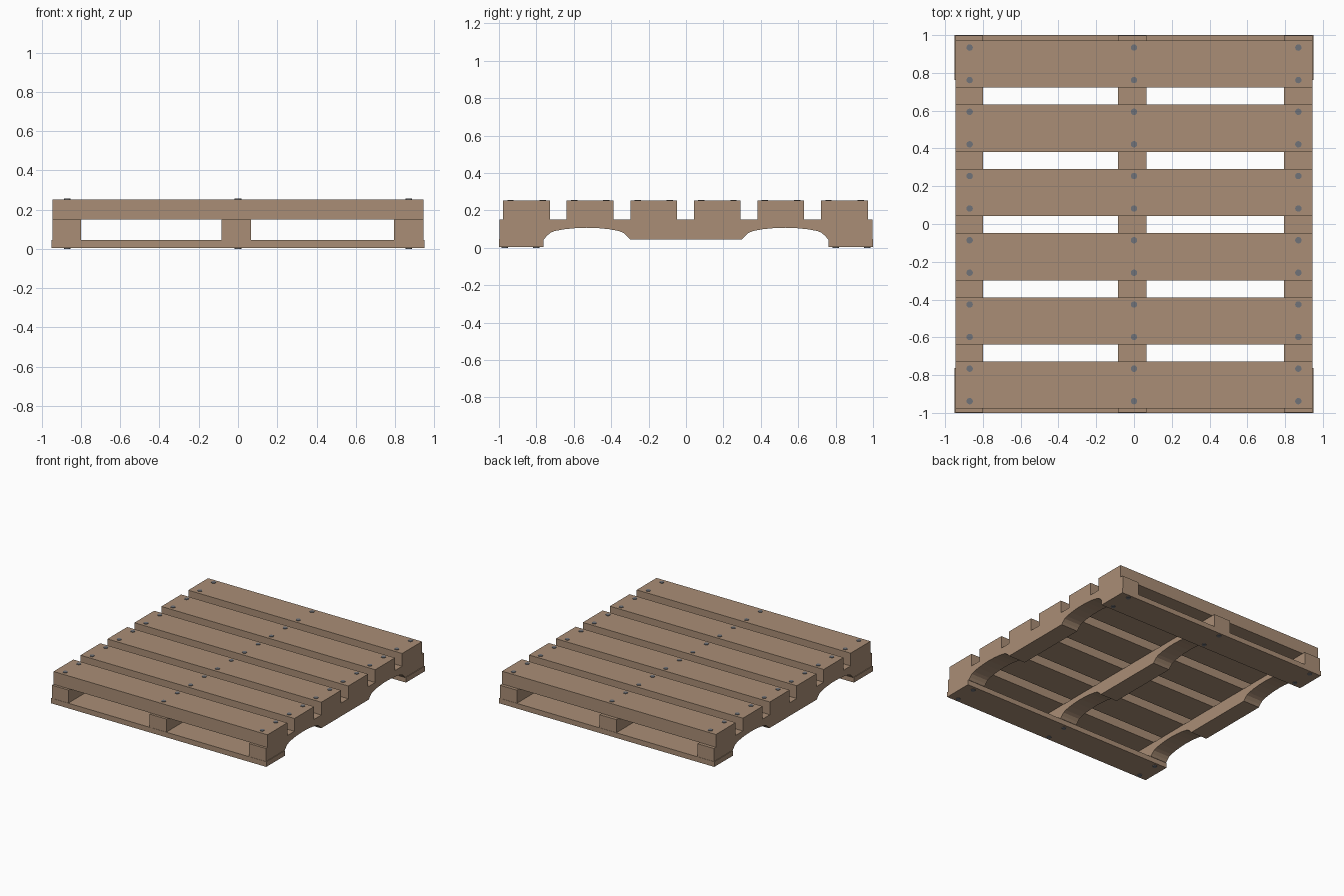
import bpy, bmesh, math

if "Cube" in bpy.data.objects:
    bpy.data.objects.remove(bpy.data.objects["Cube"])

def material(name, col):
    m = bpy.data.materials.new(name)
    m.diffuse_color = (*col, 1)
    m.use_nodes = True
    m.node_tree.nodes["Principled BSDF"].inputs["Base Color"].default_value = m.diffuse_color
    return m

WOOD = material("pale_wood", (0.40, 0.27, 0.18))
STEEL = material("nail_steel", (0.16, 0.17, 0.19))

def finish(name, bm, mat):
    bmesh.ops.recalc_face_normals(bm, faces=bm.faces)
    me = bpy.data.meshes.new(name)
    bm.to_mesh(me)
    bm.free()
    me.materials.append(mat)
    ob = bpy.data.objects.new(name, me)
    bpy.context.collection.objects.link(ob)
    return ob

def board(name, x, y, z):
    bm = bmesh.new()
    bmesh.ops.create_cube(bm, size=1)
    for v in bm.verts:
        v.co = [lo + (c + 0.5) * (hi - lo) for c, (lo, hi) in zip(v.co, (x, y, z))]
    return finish(name, bm, WOOD)

def nails(name, ys, z):
    # row of short flat nail heads over the three stringers
    bm = bmesh.new()
    for x in (-0.87, 0, 0.87):
        for y in ys:
            r = bmesh.ops.create_cone(bm, cap_ends=True, segments=16,
                                      radius1=0.017, radius2=0.017, depth=0.012)
            bmesh.ops.translate(bm, verts=r["verts"], vec=(x, y, z))
    return finish(name, bm, STEEL)

# stringers: side profile with two arched fork notches, extruded across x
arch = [(0.23, 0.045), (0.215, 0.062), (0.195, 0.08), (0.17, 0.09), (0.12, 0.099),
        (0.06, 0.105), (0, 0.107)]
notch = [(-a, z) for a, z in arch] + [(a, z) for a, z in reversed(arch[:-1])]
profile = [(-0.998, 0.15), (-0.998, 0.045)]
for c in (-0.53, 0.53):
    profile += [(c + a, z) for a, z in notch]
profile += [(0.998, 0.045), (0.998, 0.15)]

def stringer(name, x0, x1):
    bm = bmesh.new()
    f = bm.faces.new([bm.verts.new((x0, y, z)) for y, z in profile])
    r = bmesh.ops.extrude_face_region(bm, geom=[f])
    bmesh.ops.translate(bm, vec=(x1 - x0, 0, 0),
                        verts=[v for v in r["geom"] if isinstance(v, bmesh.types.BMVert)])
    return finish(name, bm, WOOD)

stringer("left_stringer", -0.945, -0.80)
stringer("middle_stringer", -0.084, 0.066)
stringer("right_stringer", 0.795, 0.945)

# deck boards with nail heads
for i in range(6):
    y = -0.853 + i * 0.34
    board(f"deck_board_{i + 1}", (-0.945, 0.945), (y - 0.125, y + 0.125), (0.15, 0.252))
    nails(f"deck_nails_{i + 1}", (y - 0.085, y + 0.087), 0.250)

# bottom boards at front and back
for name, s in (("front", -1), ("back", 1)):
    ys = sorted((s * 0.763, s * 1.0))
    board(f"{name}_bottom_board", (-0.95, 0.95), ys, (0.005, 0.046))
    nails(f"{name}_bottom_nails", (s * 0.80, s * 0.97), 0.006)
